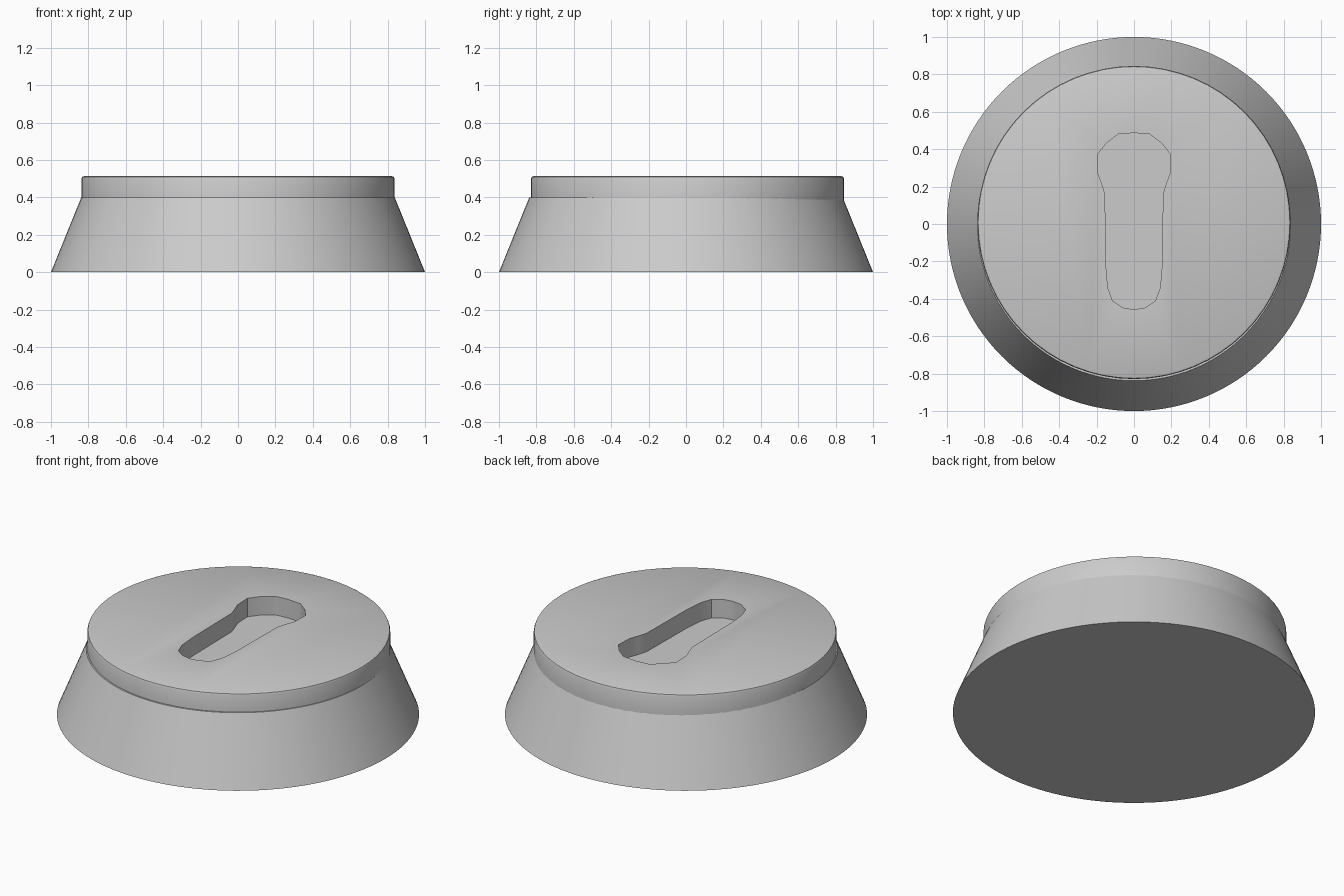
import bpy
import bmesh
from math import radians

if "Cube" in bpy.data.objects:
    bpy.data.objects.remove(bpy.data.objects["Cube"], do_unlink=True)

grey = bpy.data.materials.new("plain_grey")
grey.use_nodes = True
colour = (0.6, 0.6, 0.6, 1)
grey.diffuse_color = colour
grey.node_tree.nodes["Principled BSDF"].inputs["Base Color"].default_value = colour


def finish(bm, name):
    """Turn a bmesh into a named grey object."""
    bmesh.ops.recalc_face_normals(bm, faces=bm.faces)
    mesh = bpy.data.meshes.new(name)
    bm.to_mesh(mesh)
    bm.free()
    mesh.materials.append(grey)
    obj = bpy.data.objects.new(name, mesh)
    bpy.context.collection.objects.link(obj)
    return obj


def frustum(name, r_bottom, r_top, z_bottom, z_top, segments, y=0.0, rim=0.0):
    """Capped round body, with an optional bevelled top rim."""
    bm = bmesh.new()
    bmesh.ops.create_cone(bm, cap_ends=True, segments=segments, radius1=r_bottom,
                          radius2=r_top, depth=z_top - z_bottom)
    bmesh.ops.translate(bm, verts=bm.verts, vec=(0, y, (z_bottom + z_top) / 2))
    if rim:
        edges = [e for e in bm.edges if all(v.co.z > z_top - 0.001 for v in e.verts)]
        bmesh.ops.bevel(bm, geom=edges, offset=rim, segments=2, profile=0.5,
                        affect='EDGES')
    return finish(bm, name)


# Tapered base and the straight-sided cap set into it
base = frustum("tapered_base", 1.0, 0.838, 0, 0.4, 128)
cap = frustum("top_cap", 0.837, 0.837, 0.37, 0.513, 64, y=0.008, rim=0.013)

# Keyhole outline: right half, mirrored to the left
half = [(0, -0.457), (0.06, -0.447), (0.115, -0.41), (0.14, -0.34), (0.15, -0.22),
        (0.155, 0.16), (0.17, 0.21), (0.192, 0.27), (0.196, 0.37), (0.15, 0.43),
        (0.085, 0.48), (0, 0.487)]
outline = half + [(-x, y) for x, y in reversed(half[1:-1])]

bm = bmesh.new()
face = bm.faces.new([bm.verts.new((x, y, 0.3)) for x, y in outline])
extruded = bmesh.ops.extrude_face_region(bm, geom=[face])["geom"]
top = [g for g in extruded if isinstance(g, bmesh.types.BMVert)]
bmesh.ops.translate(bm, verts=top, vec=(0, 0, 0.4))
cutter = finish(bm, "keyhole_cutter")
cutter.hide_render = True

# Cut the keyhole through the cap, leaving the base as its floor
cut = cap.modifiers.new("keyhole", 'BOOLEAN')
cut.operation = 'DIFFERENCE'
cut.solver = 'EXACT'
cut.object = cutter
bpy.context.view_layer.objects.active = cap
bpy.ops.object.select_all(action='DESELECT')
cap.select_set(True)
bpy.ops.object.modifier_apply(modifier=cut.name)
bpy.data.objects.remove(cutter, do_unlink=True)

# Smooth round walls, crisp edges
base.select_set(True)
bpy.ops.object.shade_smooth_by_angle(angle=radians(30))
